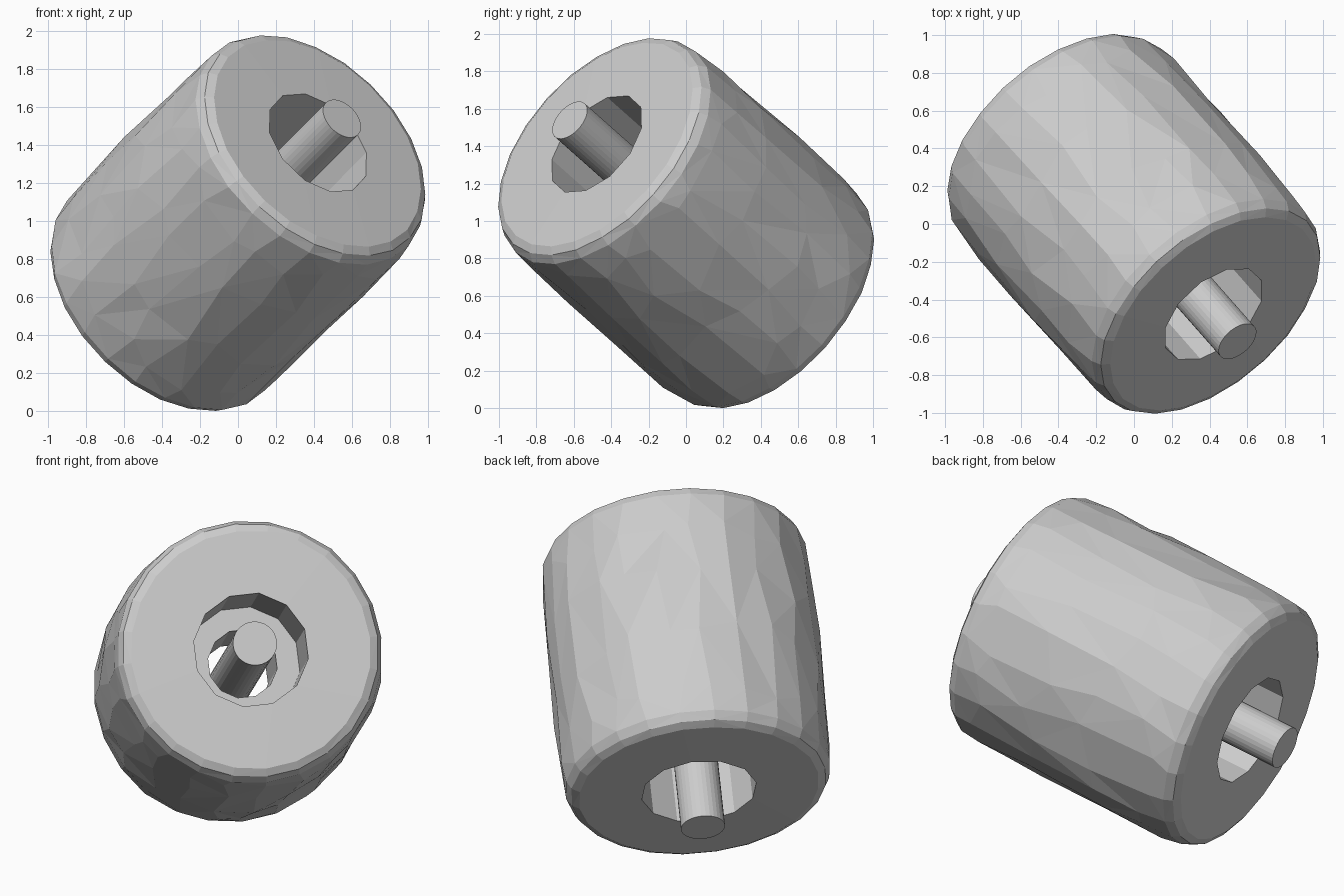
import bpy, bmesh, math, random
from mathutils import Vector, Matrix

if "Cube" in bpy.data.objects:
    bpy.data.objects.remove(bpy.data.objects["Cube"])

random.seed(4)
SEG = 24
AXIS = Vector((0.55, -0.624, 0.553)).normalized()
PLACE = Matrix.Translation((0, 0, 0.985)) @ Vector((0, 0, 1)).rotation_difference(AXIS).to_matrix().to_4x4()


def finish(bm, name):
    bmesh.ops.recalc_face_normals(bm, faces=bm.faces)
    bm.transform(PLACE)
    me = bpy.data.meshes.new(name)
    bm.to_mesh(me)
    bm.free()
    ob = bpy.data.objects.new(name, me)
    bpy.context.collection.objects.link(ob)
    return ob


# Half profile of the roller: radius, height, jitter, bore flag (bore is 12-sided)
half = [
    (0.19, 0.27, 0, True),        # central web opening
    (0.315, 0.27, 0, True),       # floor of the recess
    (0.315, 0.765, 0, True),      # recess rim
    (0.655, 0.76, 0.003, False),  # end face
    (0.697, 0.737, 0.002, False), # rounded edge
    (0.722, 0.69, 0.003, False),
    (0.734, 0.52, 0.007, False),  # side wall
    (0.740, 0.18, 0.010, False),
]
profile = half + [(r, -h, j, b) for r, h, j, b in reversed(half)]

# Roller body: a closed, slightly uneven lathe
bm = bmesh.new()
rings = []
for k, (r, h, jit, bore) in enumerate(profile):
    ring = []
    for i in range(SEG):
        a = 2 * math.pi * i / SEG
        rr, hh = r, h
        if bore:
            rr *= math.cos(math.pi / 12) if i % 2 else 1.0
        else:
            rr += random.uniform(-jit, jit)
            if abs(h) < 0.6:
                hh += random.uniform(-0.08, 0.08)
                a += random.uniform(-0.06, 0.06)
        ring.append(bm.verts.new((rr * math.cos(a), rr * math.sin(a), hh)))
    rings.append(ring)
for k, ring in enumerate(rings):
    nxt = rings[(k + 1) % len(rings)]
    for i in range(SEG):
        j = (i + 1) % SEG
        bm.faces.new((ring[i], ring[j], nxt[j], nxt[i]))
bmesh.ops.triangulate(bm, faces=[f for f in bm.faces if len(f.verts) == 4])
roller = finish(bm, "roller_body")

# Axle running through the bore and out of both ends
bm = bmesh.new()
bmesh.ops.create_cone(bm, cap_ends=True, segments=32, radius1=0.12, radius2=0.12, depth=1.99)
axle = finish(bm, "axle")

# Rest the model on the ground
low = min(v.co.z for o in (roller, axle) for v in o.data.vertices)
for o in (roller, axle):
    o.data.transform(Matrix.Translation((0, 0, -low)))
